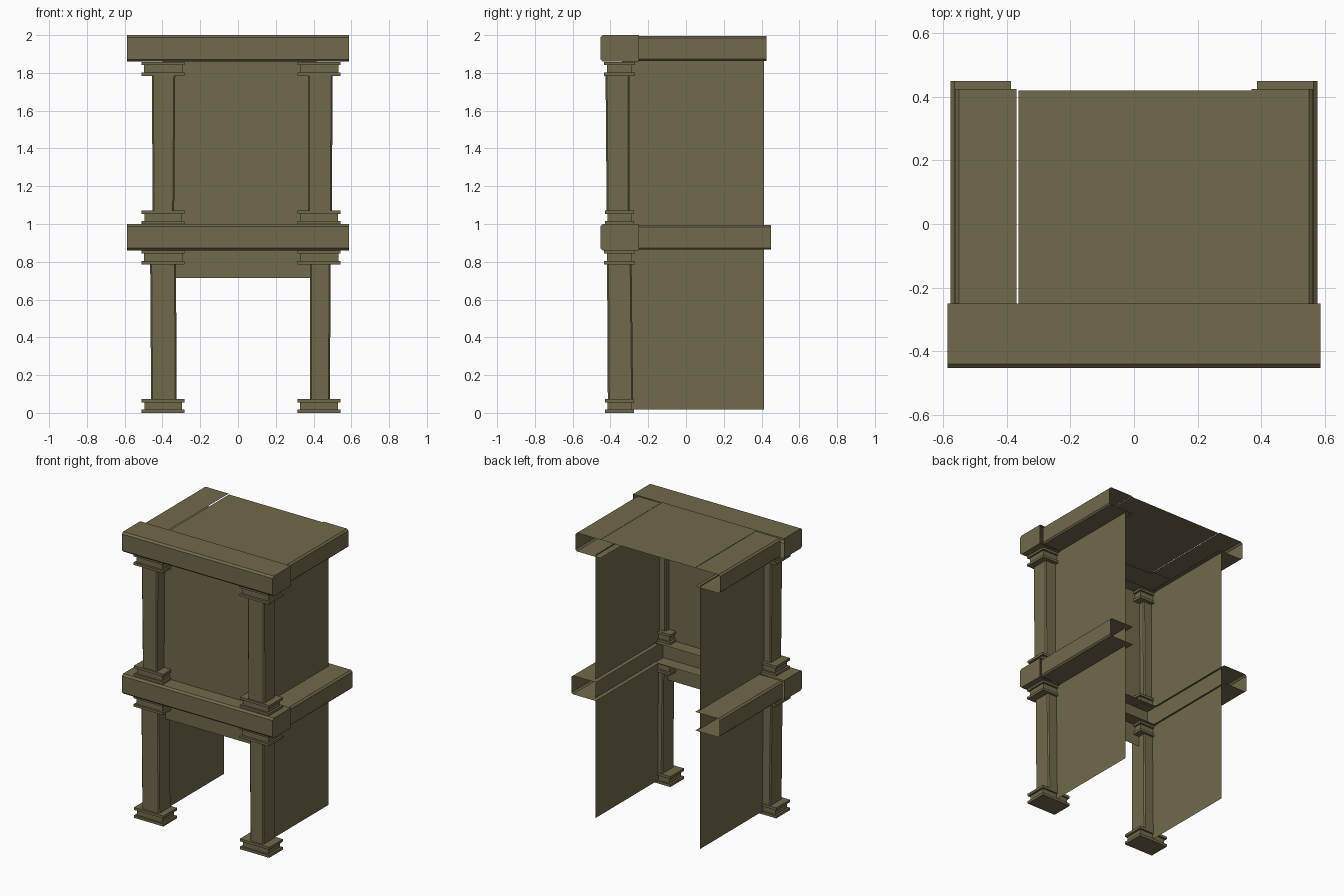
import bpy, bmesh

if "Cube" in bpy.data.objects:
    bpy.data.objects.remove(bpy.data.objects["Cube"])

stone = bpy.data.materials.new("olive_stone")
stone.diffuse_color = (0.168, 0.142, 0.072, 1)
stone.use_nodes = True
stone.node_tree.nodes["Principled BSDF"].inputs["Base Color"].default_value = stone.diffuse_color


def finish(name, bm, recalc=True):
    if recalc:
        bmesh.ops.recalc_face_normals(bm, faces=bm.faces)
    me = bpy.data.meshes.new(name)
    bm.to_mesh(me)
    bm.free()
    me.materials.append(stone)
    ob = bpy.data.objects.new(name, me)
    bpy.context.collection.objects.link(ob)
    return ob


def frustum(bm, bottom, top, z0, z1):
    """Block between two rectangles (x0, x1, y0, y1)."""
    rings = []
    for (x0, x1, y0, y1), z in ((bottom, z0), (top, z1)):
        rings.append([bm.verts.new((x, y, z)) for x, y in
                      ((x0, y0), (x1, y0), (x1, y1), (x0, y1))])
    lo, hi = rings
    bm.faces.new(lo[::-1])
    bm.faces.new(hi)
    for i in range(4):
        j = (i + 1) % 4
        bm.faces.new((lo[i], lo[j], hi[j], hi[i]))


def sheet(name, pts):
    bm = bmesh.new()
    bm.faces.new([bm.verts.new(p) for p in pts])
    return finish(name, bm, False)


def sweep(bm, profile, a, b, place, caps=False):
    """Open profile swept between stations a and b."""
    rows = [[bm.verts.new(place(u, v, t)) for u, v in profile] for t in (a, b)]
    for i in range(len(profile) - 1):
        bm.faces.new((rows[0][i], rows[0][i + 1], rows[1][i + 1], rows[1][i]))
    if caps:
        bm.faces.new(rows[0][::-1])
        bm.faces.new(rows[1])


# Columns: slightly tapered shafts with stacked base and capital plates
shafts = {
    ("left", 0): ((-.46, -.325, -.414, -.28), (-.465, -.328, -.418, -.288)),
    ("right", 0): ((.382, .487, -.414, -.28), (.38, .49, -.418, -.288)),
    ("left", 1): ((-.452, -.338, -.42, -.298), (-.456, -.332, -.426, -.298)),
    ("right", 1): ((.37, .498, -.42, -.298), (.37, .50, -.426, -.298)),
}
for (side, level), (bot, top) in shafts.items():
    z = level * .998
    cx = -.396 if side == "left" else .429
    bm = bmesh.new()
    frustum(bm, bot, top, z + .06, z + .80)
    vertical = [e for e in bm.edges if abs(e.verts[0].co.z - e.verts[1].co.z) > .5]
    bmesh.ops.bevel(bm, geom=vertical, offset=.008, segments=1, affect='EDGES')
    finish(f"{side}_shaft_{level}", bm)
    bm = bmesh.new()
    for z0, z1, hx, hy in ((0, .018, .114, .076), (.018, .056, .1, .064),
                           (.056, .074, .114, .076), (.786, .803, .114, .081),
                           (.803, .845, .102, .067), (.845, .86, .114, .081)):
        r = (cx - hx, cx + hx, -.352 - hy, -.352 + hy)
        frustum(bm, r, r, z + z0, z + z1)
    finish(f"{side}_base_and_capital_{level}", bm)

# Cornice beams at both storeys: hollow channels open to the inside
for level, back, out, lip in ((0, .45, .577, .387), (1, .425, .563, .37)):
    z0, z1 = .86 + level, 1.0 + level
    bm = bmesh.new()
    front = [(-.25, z0), (-.44, z0), (-.453, z0 + .012),
             (-.453, z1 - .012), (-.44, z1), (-.25, z1)]
    sweep(bm, front, -.587, .587, lambda u, v, t: (t, u, v), caps=True)
    finish(f"front_cornice_{level}", bm)
    for side, s in (("left", -1), ("right", 1)):
        bm = bmesh.new()
        prof = [(lip, z0 + .004), (out - .01, z0 + .004), (out, z0 + .014),
                (out, z1 - .016), (out - .012, z1 - .005), (lip, z1 - .005)]
        sweep(bm, prof, -.25, back, lambda u, v, t: (s * u, t, v))
        finish(f"{side}_cornice_{level}", bm)

# Roof panel
sheet("roof_panel", [(-.364, -.27, 1.992), (.372, -.27, 1.992),
                     (.372, .42, 1.992), (-.364, .42, 1.992)])
# Thin walls
LEFT, RIGHT = -.399, .416
sheet("front_wall", [(LEFT, -.34, .713), (RIGHT, -.34, .713),
                     (RIGHT, -.34, 1.87), (LEFT, -.34, 1.87)])
for name, x in (("left_wall", LEFT), ("right_wall", RIGHT)):
    pts = [(x, -.34, .018), (x, .412, .018), (x, .412, 1.87), (x, -.34, 1.87)]
    sheet(name, pts if x > 0 else pts[::-1])
